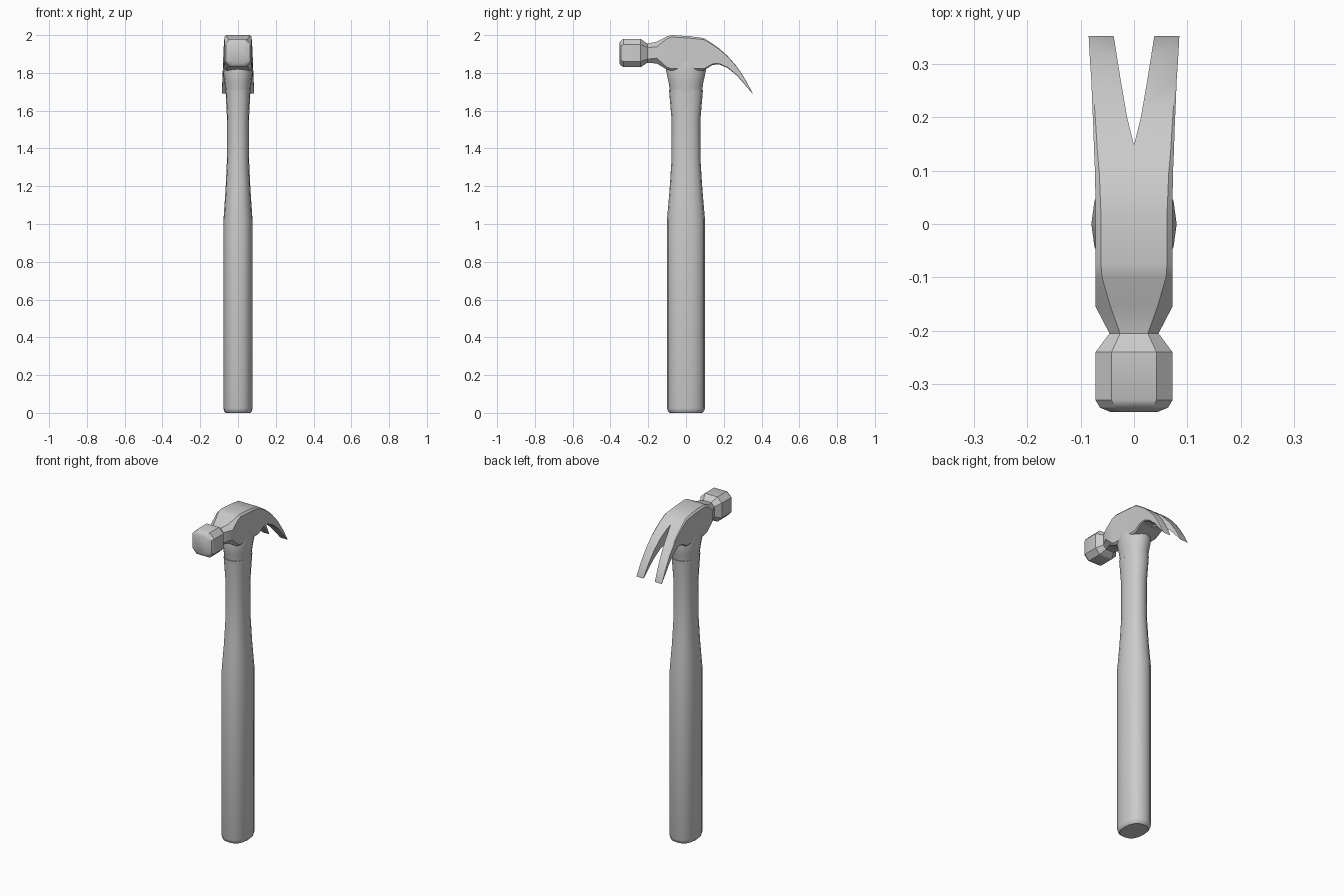
import bpy, bmesh, math

if "Cube" in bpy.data.objects:
    bpy.data.objects.remove(bpy.data.objects["Cube"])


def loft(name, rings):
    """Skin a list of closed rings and cap both ends."""
    bm = bmesh.new()
    loops = [[bm.verts.new(p) for p in ring] for ring in rings]
    n = len(loops[0])
    for a, b in zip(loops, loops[1:]):
        for i in range(n):
            j = (i + 1) % n
            bm.faces.new((a[i], a[j], b[j], b[i]))
    bm.faces.new(loops[0])
    bm.faces.new(loops[-1])
    bmesh.ops.recalc_face_normals(bm, faces=bm.faces)
    mesh = bpy.data.meshes.new(name)
    bm.to_mesh(mesh)
    bm.free()
    obj = bpy.data.objects.new(name, mesh)
    bpy.context.collection.objects.link(obj)
    return obj


def smooth(obj, angle):
    bpy.ops.object.select_all(action='DESELECT')
    obj.select_set(True)
    bpy.context.view_layer.objects.active = obj
    bpy.ops.object.shade_smooth_by_angle(angle=math.radians(angle))


def oval(z, rx, ry, power=1.0, n=16):
    ring = []
    for i in range(n):
        c, s = math.cos(math.tau * i / n), math.sin(math.tau * i / n)
        ring.append((rx * math.copysign(abs(c) ** power, c),
                     ry * math.copysign(abs(s) ** power, s), z))
    return ring


def block(y, z0, z1, w, c):
    """Chamfered rectangle across the head at a given y."""
    return [(-w + c, y, z0), (w - c, y, z0), (w, y, z0 + c), (w, y, z1 - c),
            (w - c, y, z1), (-w + c, y, z1), (-w, y, z1 - c), (-w, y, z0 + c)]


# Handle: straight grip, slim waist, slight flare under the head
handle = loft("handle", [oval(z, rx, ry, 0.85) for z, rx, ry in [
    (0, .066, .086), (.007, .073, .095), (.025, .077, .101), (1.02, .077, .101),
    (1.18, .066, .087), (1.35, .058, .076), (1.55, .058, .076), (1.71, .066, .09)]])
smooth(handle, 35)

# Collar: flared socket joining handle and head
collar = loft("collar", [oval(z, rx, ry, 0.95) for z, rx, ry in [
    (1.70, .066, .084), (1.75, .071, .092), (1.815, .08, .106), (1.87, .07, .09)]])
smooth(collar, 35)

# Head: striking face, pinched neck, cheek and curved claw
head = loft("head", [block(*s) for s in [
    (-.352, 1.85, 1.96, .045, .025), (-.344, 1.838, 1.972, .064, .028),
    (-.330, 1.830, 1.980, .072, .030), (-.240, 1.830, 1.980, .072, .030),
    (-.205, 1.853, 1.955, .046, .020), (-.155, 1.850, 1.965, .072, .028),
    (-.100, 1.817, 1.994, .072, .012), (-.075, 1.812, 2.000, .072, .010),
    (.020, 1.812, 1.994, .072, .010), (.095, 1.814, 1.984, .073, .008),
    (.140, 1.842, 1.955, .075, .006), (.175, 1.845, 1.930, .076, .005),
    (.220, 1.826, 1.890, .078, .004), (.270, 1.785, 1.833, .080, .003),
    (.315, 1.733, 1.764, .083, .002), (.352, 1.690, 1.694, .085, .001)]])

# Nail slot: V notch cut between the two prongs
half = [(.013, .20), (.025, .27), (.038, .352), (.041, .37)]
outline = [(0, .148)] + half + [(-x, y) for x, y in reversed(half)]
slot = loft("slot_cutter", [[(x, y, z) for x, y in outline] for z in (1.6, 2.1)])
cut = head.modifiers.new("slot", 'BOOLEAN')
cut.operation, cut.solver, cut.object = 'DIFFERENCE', 'EXACT', slot
bpy.ops.object.select_all(action='DESELECT')
bpy.context.view_layer.objects.active = head
head.select_set(True)
bpy.ops.object.modifier_apply(modifier=cut.name)
bpy.data.objects.remove(slot)
smooth(head, 32)
